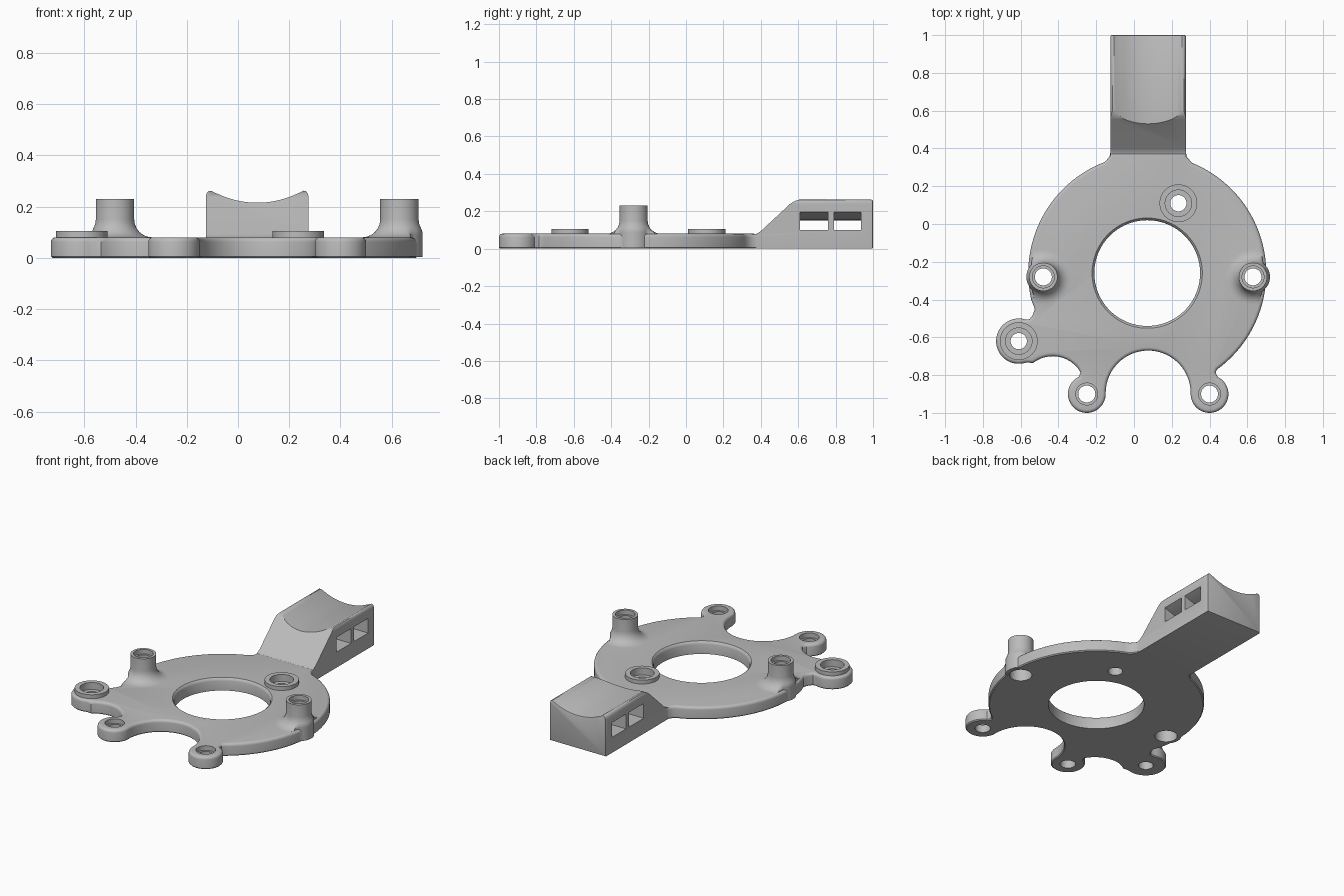
import bpy, bmesh
from math import sin, cos, radians, sqrt, pi, atan2

if "Cube" in bpy.data.objects:
    bpy.data.objects.remove(bpy.data.objects["Cube"])

grey = bpy.data.materials.new("plastic_grey")
grey.use_nodes = True
colour = (0.5, 0.5, 0.5, 1)
grey.diffuse_color = colour
grey.node_tree.nodes["Principled BSDF"].inputs["Base Color"].default_value = colour

DISC, DISC_R, THICK = (0.07, -0.26), 0.63, 0.08


def finish(bm, name):
    bmesh.ops.recalc_face_normals(bm, faces=bm.faces)
    me = bpy.data.meshes.new(name)
    bm.to_mesh(me)
    bm.free()
    me.materials.append(grey)
    ob = bpy.data.objects.new(name, me)
    bpy.context.collection.objects.link(ob)
    return ob


def prism(name, loop, axis, a, b, rims=()):
    """Extrude a 2D loop along an axis; rims = (end, bevel size, segments)."""
    place = {"x": lambda p, t: (t, p[0], p[1]),
             "y": lambda p, t: (p[0], t, p[1]),
             "z": lambda p, t: (p[0], p[1], t)}[axis]
    bm = bmesh.new()
    ends = [[bm.verts.new(place(p, t)) for p in loop] for t in (a, b)]
    caps = [bm.faces.new(e) for e in ends]
    n = len(loop)
    for i in range(n):
        j = (i + 1) % n
        bm.faces.new((ends[0][i], ends[0][j], ends[1][j], ends[1][i]))
    bmesh.ops.recalc_face_normals(bm, faces=bm.faces)
    edges = [list(c.edges) for c in caps]
    for end, size, seg in rims:
        bmesh.ops.bevel(bm, geom=edges[end], offset=size, segments=seg,
                        profile=0.5, affect='EDGES', clamp_overlap=False)
    return finish(bm, name)


def lathe(name, centre, profile, n=48, clip=None):
    """Closed turned solid from (radius, z) pairs; clip limits radius per angle."""
    bm = bmesh.new()
    rings = []
    for r, z in profile:
        ring = []
        for i in range(n):
            a = 2 * pi * i / n
            q = min(r, clip(a)) if clip else r
            ring.append(bm.verts.new((centre[0] + q * cos(a), centre[1] + q * sin(a), z)))
        rings.append(ring)
    for lo, hi in zip(rings, rings[1:]):
        for i in range(n):
            j = (i + 1) % n
            bm.faces.new((lo[i], lo[j], hi[j], hi[i]))
    bm.faces.new(rings[0])
    bm.faces.new(rings[-1])
    return finish(bm, name)


def combine(target, tool, op):
    m = target.modifiers.new(op, 'BOOLEAN')
    m.operation, m.object, m.solver = op, tool, 'EXACT'
    dg = bpy.context.evaluated_depsgraph_get()
    me = bpy.data.meshes.new_from_object(target.evaluated_get(dg))
    target.modifiers.clear()
    target.data = me
    bpy.data.objects.remove(tool)


def arc(c, r, a0, a1, step=5):
    n = max(2, round(abs(a1 - a0) / step))
    angles = [radians(a0 + (a1 - a0) * i / n) for i in range(n + 1)]
    return [(c[0] + r * cos(a), c[1] + r * sin(a)) for a in angles]


# Plate outline: disc, side ear, two front ears and the round front notch
SIDE_EAR, LEFT_EAR, RIGHT_EAR = (-0.61, -0.62), (-0.25, -0.90), (0.40, -0.90)
outline = [(0.275, 0.38), (-0.125, 0.38), (-0.13, 0.355)]
outline += arc(DISC, DISC_R, 111, 193, 3)
outline += [(-0.525, -0.45), (-0.535, -0.48), (-0.553, -0.504)]
outline += arc(SIDE_EAR, 0.12, 72, 290, 8)
outline += arc((-0.43, -0.87), 0.17, 128, 40, 8)
outline += [(-0.283, -0.785)]
outline += arc(LEFT_EAR, 0.10, 115, 355, 8)
outline += arc((0.075, -0.895), 0.225, 180, 0, 6)
outline += arc(RIGHT_EAR, 0.10, 185, 425, 8)
outline += [(0.432, -0.785)]
outline += arc(DISC, DISC_R, -54, 68, 3)
outline += [(0.28, 0.355)]
body = prism("mounting_bracket", outline, "z", 0, THICK, [(1, 0.018, 4), (0, 0.006, 1)])

# Arm: scooped cross-section cut by a sloped wedge
MID, HALF = 0.075, 0.20
half_top = [(HALF, 0.24), (0.197, 0.252), (0.19, 0.26), (0.18, 0.262), (0.17, 0.256)]
half_top += [(x, 0.215 + 0.36 - sqrt(0.36 ** 2 - x * x))
             for x in (0.155, 0.13, 0.105, 0.08, 0.055, 0.03)]
section = [(MID + HALF, 0)] + [(MID + x, z) for x, z in half_top] + [(MID, 0.215)]
section += [(MID - x, z) for x, z in reversed(half_top)] + [(MID - HALF, 0)]
arm = prism("arm", section, "y", 0.30, 1.0, [(1, 0.008, 2)])
slope = [(0.2, 0.075), (0.36, 0.075), (0.38, 0.081), (0.40, 0.094), (0.555, 0.238),
         (0.575, 0.252), (0.595, 0.26), (0.62, 0.264), (0.62, 0.4), (0.2, 0.4)]
combine(arm, prism("slope_cutter", slope, "x", -0.5, 0.6), 'DIFFERENCE')

# Two strap slots through the arm, with ceilings that follow the scoop
slot = [(MID - 0.25, 0.10), (MID + 0.25, 0.10)]
slot += [(MID + 0.25 * t / 8, 0.15 + 0.07 * (t / 8) ** 2) for t in range(8, -9, -1)]
for y0, y1 in ((0.61, 0.76), (0.79, 0.935)):
    combine(arm, prism("slot_cutter", slot, "y", y0, y1), 'DIFFERENCE')
combine(body, arm, 'UNION')

# Raised bosses with flared feet trimmed to the disc edge
BOSSES = ((-0.48, -0.28), (0.63, -0.28))
PADS = (SIDE_EAR, (0.235, 0.11))
flare = [(0.075 + 0.07 * (1 - sin(a)), 0.15 - 0.07 * cos(a))
         for a in [radians(d) for d in range(0, 91, 15)]]
for c in BOSSES:
    dx, dy = c[0] - DISC[0], c[1] - DISC[1]

    def reach(a):
        b = dx * cos(a) + dy * sin(a)
        return max(0.09, sqrt(b * b + 0.615 ** 2 - dx * dx - dy * dy) - b)

    profile = [(0.09, 0.003), (0.09, 0.05), (0.145, 0.07)] + flare + [(0.075, 0.23)]
    combine(body, lathe("boss", c, profile, clip=reach), 'UNION')

# Low round pads
for c in PADS:
    combine(body, lathe("pad", c, [(0.10, 0.03), (0.10, 0.105)]), 'UNION')

# Holes: main bore, boss sockets, counterbored pads, ear holes
cuts = [(DISC, [(0.28, -0.1), (0.28, 0.062), (0.284, 0.073), (0.293, 0.081), (0.293, 0.2)], 96)]
cuts += [(c, [(0.065, -0.1), (0.065, 0.09), (0.045, 0.11), (0.045, 0.20),
              (0.058, 0.20), (0.058, 0.3)], 40) for c in BOSSES]
cuts += [(c, [(0.043, -0.1), (0.043, 0.06), (0.07, 0.06), (0.07, 0.3)], 40) for c in PADS]
cuts += [(c, [(0.045, -0.1), (0.045, 0.05), (0.058, 0.05), (0.058, 0.3)], 40)
         for c in (LEFT_EAR, RIGHT_EAR)]
for c, profile, n in cuts:
    combine(body, lathe("hole_cutter", c, profile, n), 'DIFFERENCE')

# Smooth rounded surfaces, crisp corners
bpy.ops.object.select_all(action='DESELECT')
body.select_set(True)
bpy.context.view_layer.objects.active = body
bpy.ops.object.shade_smooth_by_angle(angle=radians(35))
